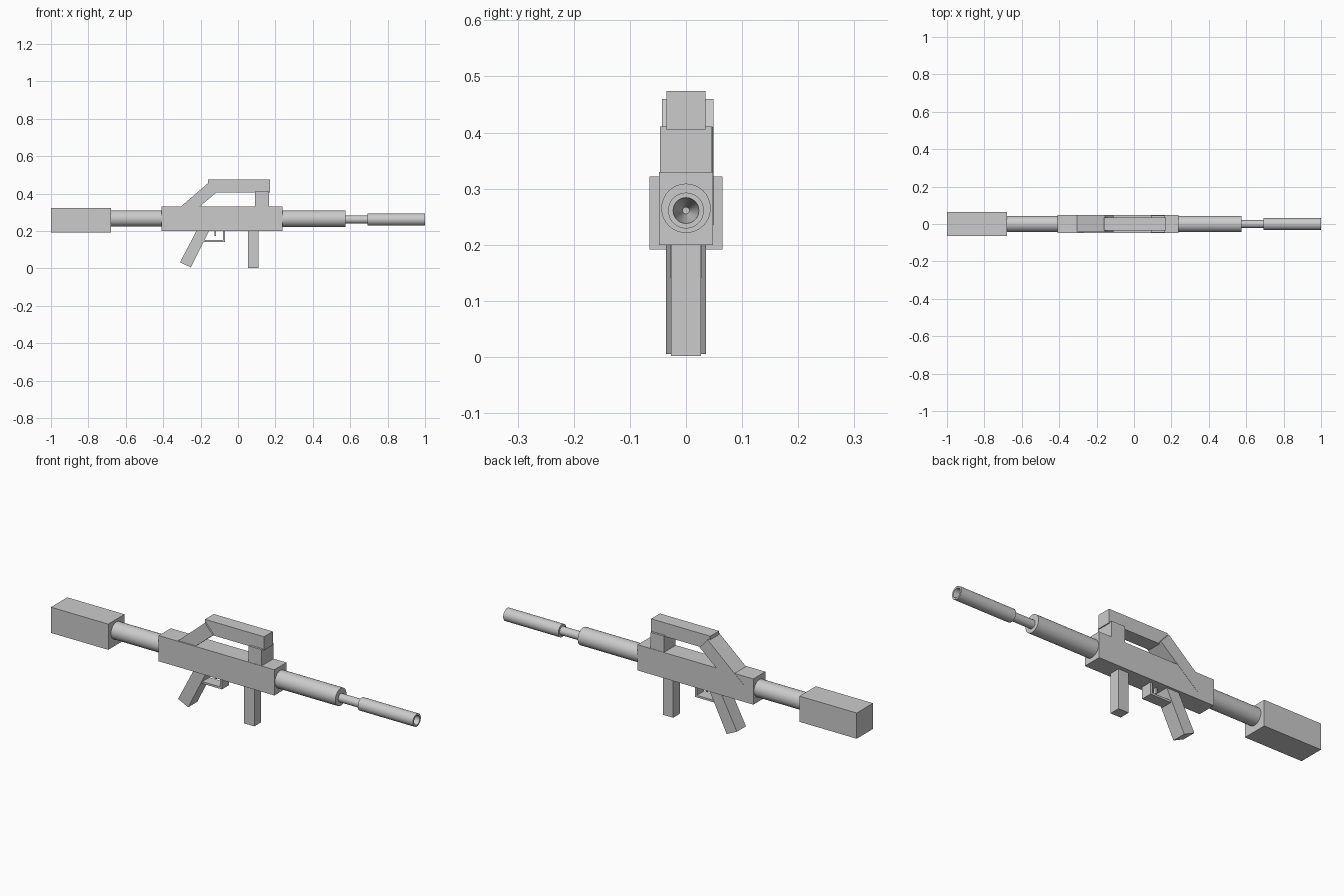
import bpy, bmesh
from math import cos, sin, tau

if "Cube" in bpy.data.objects:
    bpy.data.objects.remove(bpy.data.objects["Cube"], do_unlink=True)

grey = bpy.data.materials.new("plain_grey")
grey.use_nodes = True
GREY = (0.6, 0.6, 0.6, 1)
grey.diffuse_color = GREY
grey.node_tree.nodes["Principled BSDF"].inputs["Base Color"].default_value = GREY


def finish(name, bm):
    bmesh.ops.recalc_face_normals(bm, faces=bm.faces)
    mesh = bpy.data.meshes.new(name)
    bm.to_mesh(mesh)
    bm.free()
    mesh.materials.append(grey)
    obj = bpy.data.objects.new(name, mesh)
    bpy.context.collection.objects.link(obj)
    return obj


def plate(name, outline, y0, y1):
    """Extrude an x-z outline from y0 to y1."""
    bm = bmesh.new()
    face = bm.faces.new([bm.verts.new((x, y0, z)) for x, z in outline])
    ext = bmesh.ops.extrude_face_region(bm, geom=[face])["geom"]
    verts = [v for v in ext if isinstance(v, bmesh.types.BMVert)]
    bmesh.ops.translate(bm, verts=verts, vec=(0, y1 - y0, 0))
    return finish(name, bm)


def box(name, x0, x1, z0, z1, half):
    return plate(name, [(x0, z0), (x1, z0), (x1, z1), (x0, z1)], -half, half)


def tube(name, profile, z, sides=32):
    """Revolve (x, radius) points about a lengthwise axis and cap both ends."""
    bm = bmesh.new()
    rings = [[bm.verts.new((x, r * cos(tau * i / sides), z + r * sin(tau * i / sides)))
              for i in range(sides)] for x, r in profile]
    for a, b in zip(rings, rings[1:]):
        for i in range(sides):
            j = (i + 1) % sides
            bm.faces.new((a[i], a[j], b[j], b[i]))
    bm.faces.new(rings[0])
    bm.faces.new(rings[-1])
    obj = finish(name, bm)
    bpy.ops.object.select_all(action='DESELECT')
    obj.select_set(True)
    bpy.context.view_layer.objects.active = obj
    bpy.ops.object.shade_smooth_by_angle(angle=0.6)


# Rear stock and main body
box("stock", -1, -0.68, 0.192, 0.322, 0.065)
tube("stock_tube", [(-0.69, 0.043), (-0.40, 0.043)], 0.266)
box("receiver", -0.41, 0.237, 0.2, 0.33, 0.048)

# Stepped barrel with a tapering bore
tube("barrel_sleeve", [(0.22, 0.044), (0.575, 0.044)], 0.265)
tube("barrel", [(0.56, 0.021), (0.71, 0.021)], 0.261)
tube("muzzle", [(0.692, 0.032), (1, 0.032), (1, 0.023), (0.86, 0.006)], 0.261)

# Carrying handle
box("handle_bar", -0.16, 0.17, 0.405, 0.474, 0.035)
box("handle_front_post", 0.09, 0.165, 0.32, 0.411, 0.046)
plate("handle_rear_strut", [(-0.36, 0.283), (-0.318, 0.235), (-0.11, 0.41),
                            (-0.155, 0.46)], -0.043, 0.049)

# Grips
box("front_grip", 0.053, 0.11, 0.002, 0.21, 0.027)
plate("rear_grip", [(-0.31, 0.032), (-0.253, 0.005), (-0.15, 0.21), (-0.217, 0.21)],
      -0.036, 0.036)

# Trigger and its guard
box("guard_bottom", -0.185, -0.07, 0.141, 0.151, 0.028)
box("guard_front", -0.08, -0.07, 0.141, 0.205, 0.028)
box("trigger", -0.125, -0.117, 0.172, 0.205, 0.008)
